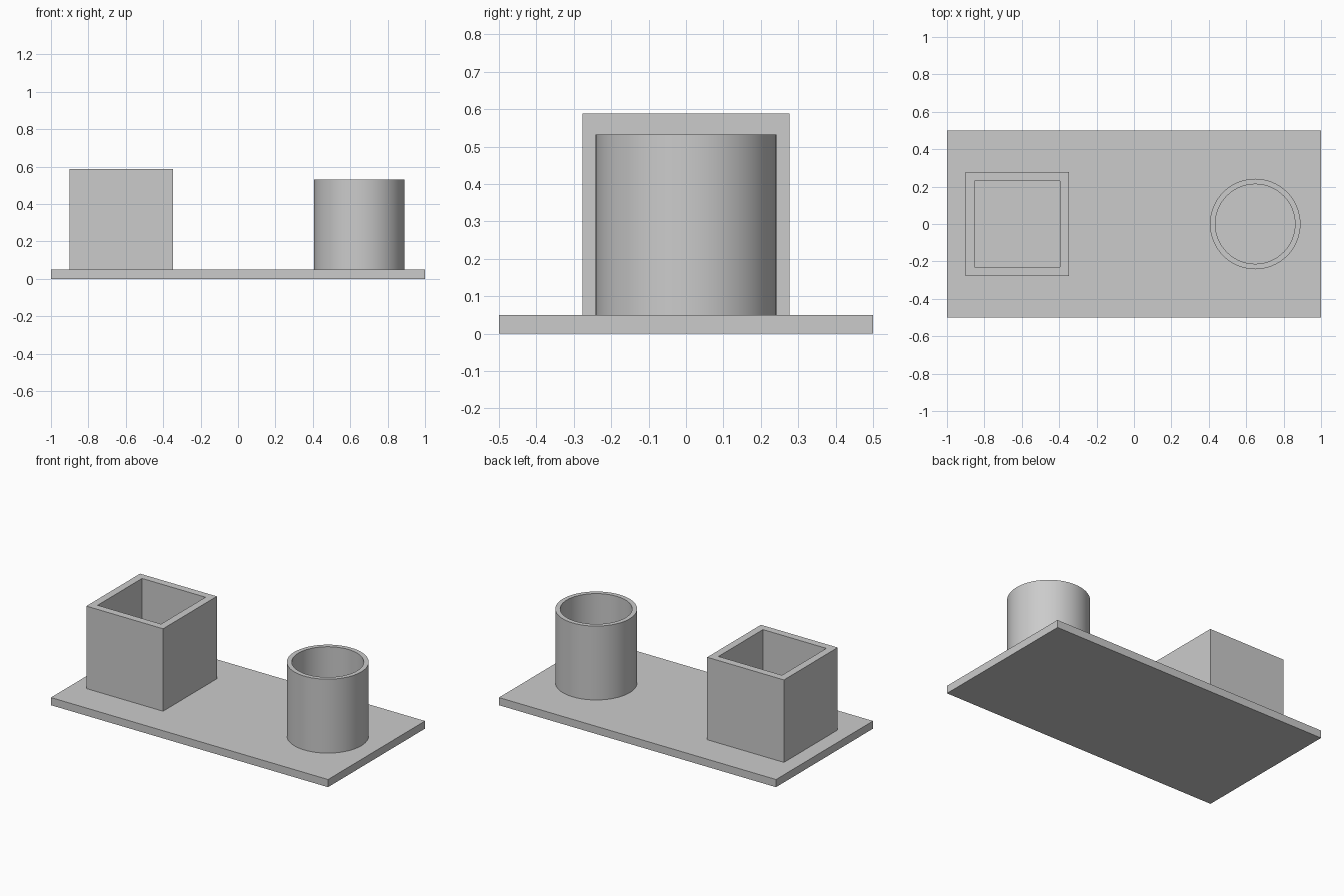
import bpy
import math

cube = bpy.data.objects.get("Cube")
if cube:
    bpy.data.objects.remove(cube, do_unlink=True)

grey = bpy.data.materials.new("light_grey")
grey.use_nodes = True
colour = (0.6, 0.6, 0.6, 1)
grey.diffuse_color = colour
grey.node_tree.nodes["Principled BSDF"].inputs["Base Color"].default_value = colour

BASE_TOP = 0.05


def add_object(name, verts, faces, x):
    mesh = bpy.data.meshes.new(name)
    mesh.from_pydata(verts, [], faces)
    mesh.materials.append(grey)
    obj = bpy.data.objects.new(name, mesh)
    obj.location.x = x
    bpy.context.collection.objects.link(obj)
    return obj


def add_tube(name, x, outer, inner, top, sides, turn=0.0):
    """Hollow prism standing on the base, open at the top."""
    rings = [(outer, BASE_TOP), (outer, top), (inner, top), (inner, BASE_TOP)]
    angles = [turn + math.tau * i / sides for i in range(sides)]
    verts = [(r * math.cos(a), r * math.sin(a), z) for r, z in rings for a in angles]
    faces = []
    for k in range(len(rings) - 1):
        for i in range(sides):
            j = (i + 1) % sides
            a, b = k * sides, (k + 1) * sides
            faces.append((a + i, a + j, b + j, b + i))
    return add_object(name, verts, faces, x)


# Flat base plate
bpy.ops.mesh.primitive_cube_add(size=1, location=(0, 0, BASE_TOP / 2))
base = bpy.context.object
base.name = "base_plate"
base.scale = (2, 1, BASE_TOP)
bpy.ops.object.transform_apply(location=False, rotation=False, scale=True)
base.data.materials.append(grey)

# Square holder: a four-sided tube turned so its walls face the axes
diagonal = math.sqrt(2)
add_tube("square_holder", -0.624, 0.277 * diagonal, 0.229 * diagonal, 0.588, 4, math.pi / 4)

# Round holder
cup = add_tube("round_holder", 0.648, 0.242, 0.213, 0.532, 64)
bpy.ops.object.select_all(action="DESELECT")
cup.select_set(True)
bpy.context.view_layer.objects.active = cup
bpy.ops.object.shade_smooth_by_angle(angle=math.radians(30))
